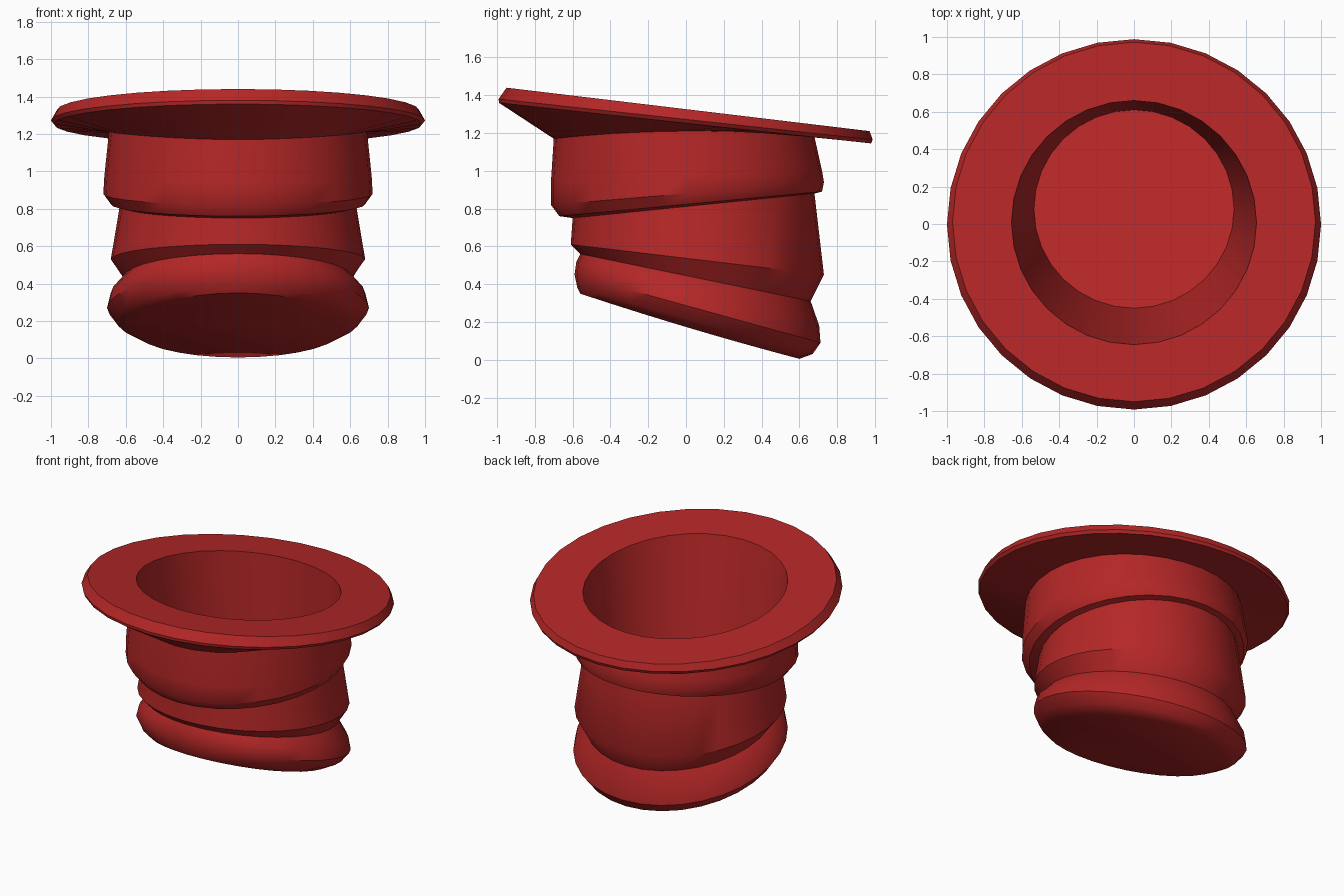
import bpy, bmesh, math

if "Cube" in bpy.data.objects:
    bpy.data.objects.remove(bpy.data.objects["Cube"])

SIDES = 32
red = bpy.data.materials.new("red")
red.diffuse_color = (0.46, 0.020, 0.020, 1)
red.use_nodes = True
red.node_tree.nodes["Principled BSDF"].inputs["Base Color"].default_value = red.diffuse_color


def ring(bm, yf, zf, yb, zb, rx, lift=0.0):
    """Tilted ring through a front point, a back point and a half width in x."""
    verts = []
    for i in range(SIDES):
        a = 2 * math.pi * i / SIDES
        t = (1 + math.sin(a)) / 2
        z = zf + (zb - zf) * t + lift * math.cos(a) ** 2
        verts.append(bm.verts.new((rx * math.cos(a), yf + (yb - yf) * t, z)))
    return verts


# Rings: front y, front z, back y, back z, half width, side lift
rings = [
    # rounded foot
    (-0.56, 0.35, 0.60, 0.005, 0.57, -0.01),
    (-0.575, 0.38, 0.67, 0.03, 0.65),
    (-0.59, 0.45, 0.712, 0.09, 0.70),
    (-0.58, 0.52, 0.705, 0.18, 0.68),
    (-0.56, 0.56, 0.66, 0.31, 0.61),
    # middle band
    (-0.61, 0.61, 0.73, 0.45, 0.68),
    (-0.60, 0.75, 0.68, 0.88, 0.632),
    # upper band
    (-0.67, 0.76, 0.72, 0.89, 0.68),
    (-0.715, 0.82, 0.73, 0.94, 0.72),
    (-0.715, 0.94, 0.72, 1.00, 0.715),
    (-0.70, 1.17, 0.68, 1.18, 0.69, 0.035),
    # tilted brim
    (-0.99, 1.36, 0.98, 1.145, 0.985),
    (-0.992, 1.38, 0.988, 1.165, 1.0),
    (-0.95, 1.44, 0.972, 1.21, 0.97),
    # deep hollow
    (-0.645, 1.403, 0.66, 1.247, 0.655),
    (-0.45, 0.43, 0.61, 0.13, 0.535),
]
bm = bmesh.new()
loops = [ring(bm, *r) for r in rings]
for lo, hi in zip(loops, loops[1:]):
    for i in range(SIDES):
        j = (i + 1) % SIDES
        bm.faces.new((lo[i], lo[j], hi[j], hi[i]))
bm.faces.new(loops[0][::-1])
bm.faces.new(loops[-1])
bmesh.ops.recalc_face_normals(bm, faces=bm.faces[:])

mesh = bpy.data.meshes.new("brimmed_cup")
bm.to_mesh(mesh)
bm.free()
mesh.materials.append(red)
cup = bpy.data.objects.new("brimmed_cup", mesh)
bpy.context.collection.objects.link(cup)
bpy.context.view_layer.objects.active = cup
cup.select_set(True)
bpy.ops.object.shade_smooth_by_angle(angle=math.radians(38))
